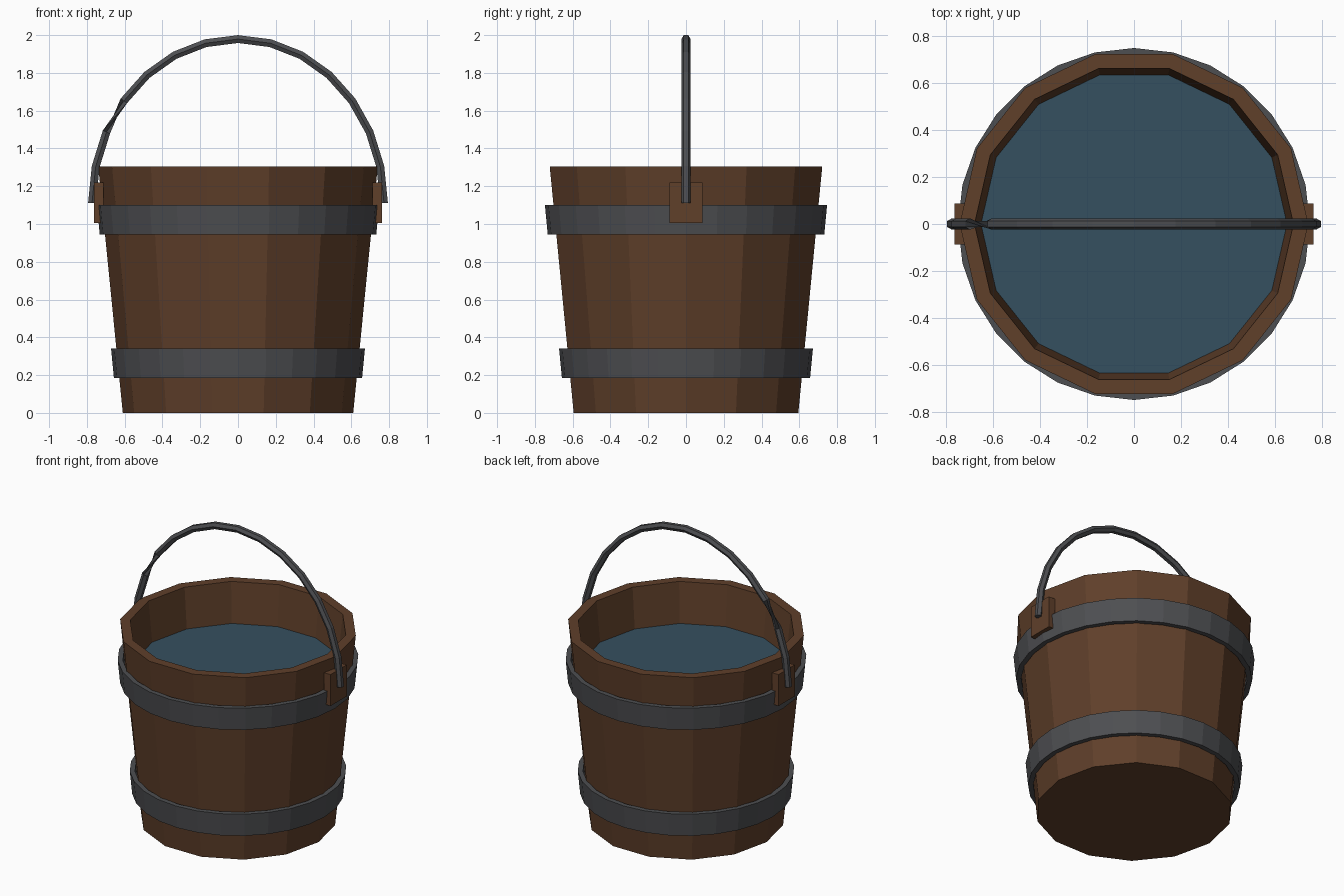
import bpy, bmesh
from math import sin, cos, pi
from mathutils import Vector

if "Cube" in bpy.data.objects:
    bpy.data.objects.remove(bpy.data.objects["Cube"])


def material(name, rgb):
    m = bpy.data.materials.new(name)
    m.diffuse_color = (*rgb, 1)
    m.use_nodes = True
    m.node_tree.nodes["Principled BSDF"].inputs["Base Color"].default_value = m.diffuse_color
    return m


WOOD = material("wood", (0.115, 0.05, 0.023))
IRON = material("iron", (0.075, 0.077, 0.083))
WATER = material("water", (0.036, 0.08, 0.115))


def finish(name, bm, mat, recalc=True):
    bmesh.ops.remove_doubles(bm, verts=bm.verts, dist=1e-5)
    if recalc:
        bmesh.ops.recalc_face_normals(bm, faces=bm.faces)
    me = bpy.data.meshes.new(name)
    bm.to_mesh(me)
    bm.free()
    me.materials.append(mat)
    ob = bpy.data.objects.new(name, me)
    bpy.context.collection.objects.link(ob)
    return ob


def bridge(bm, a, b):
    n = len(a)
    for i in range(n):
        j = (i + 1) % n
        bm.faces.new((a[i], a[j], b[j], b[i]))


def lathe(name, profile, sides, mat, closed):
    """Revolve (radius, z) points; open profiles are capped at both ends."""
    bm = bmesh.new()
    rings = [[bm.verts.new((r * cos(2 * pi * i / sides), r * sin(2 * pi * i / sides), z))
              for i in range(sides)] for r, z in profile]
    for a, b in zip(rings, rings[1:]):
        bridge(bm, a, b)
    if closed:
        bridge(bm, rings[-1], rings[0])
    else:
        bm.faces.new(rings[0][::-1])
        bm.faces.new(rings[-1])
    return finish(name, bm, mat)


# Tapered wooden tub with a hollow inside
lathe("bucket_body", [(0.61, 0), (0.74, 1.305), (0.677, 1.305), (0.557, 0.1)], 14, WOOD, False)

# Iron hoops
lathe("upper_hoop", [(0.732, 0.945), (0.747, 1.10), (0.715, 1.10), (0.70, 0.945)], 28, IRON, True)
lathe("lower_hoop", [(0.657, 0.185), (0.672, 0.34), (0.64, 0.34), (0.625, 0.185)], 28, IRON, True)

# Water surface
bm = bmesh.new()
bm.faces.new([bm.verts.new((0.65 * cos(2 * pi * i / 14), 0.65 * sin(2 * pi * i / 14), 1.03))
              for i in range(14)])
finish("water", bm, WATER, recalc=False)

# Wooden lugs holding the handle ends
for side, label in ((-1, "left"), (1, "right")):
    bm = bmesh.new()
    bmesh.ops.create_cube(bm, size=1)
    bmesh.ops.scale(bm, vec=(0.05, 0.175, 0.215), verts=bm.verts)
    bmesh.ops.translate(bm, vec=(side * 0.737, 0, 1.112), verts=bm.verts)
    finish(label + "_lug", bm, WOOD)

# Handle: hexagonal rod along a half ellipse, with a half twist near the left end
A, B, BASE, R, SEG = 0.773, 0.869, 1.11, 0.024, 14
bm = bmesh.new()
rings = []
for k in range(SEG + 1):
    t = pi - pi * k / SEG
    centre = Vector((A * cos(t), 0, BASE + B * sin(t)))
    normal = Vector((cos(t) / A, 0, sin(t) / B)).normalized()
    twist = pi if k < 3 else 0
    rings.append([bm.verts.new(centre + R * (Vector((0, 1, 0)) * cos(i * pi / 3 + twist)
                                             + normal * sin(i * pi / 3 + twist)))
                  for i in range(6)])
for a, b in zip(rings, rings[1:]):
    bridge(bm, a, b)
bm.faces.new(rings[0][::-1])
bm.faces.new(rings[-1])
finish("handle", bm, IRON)
